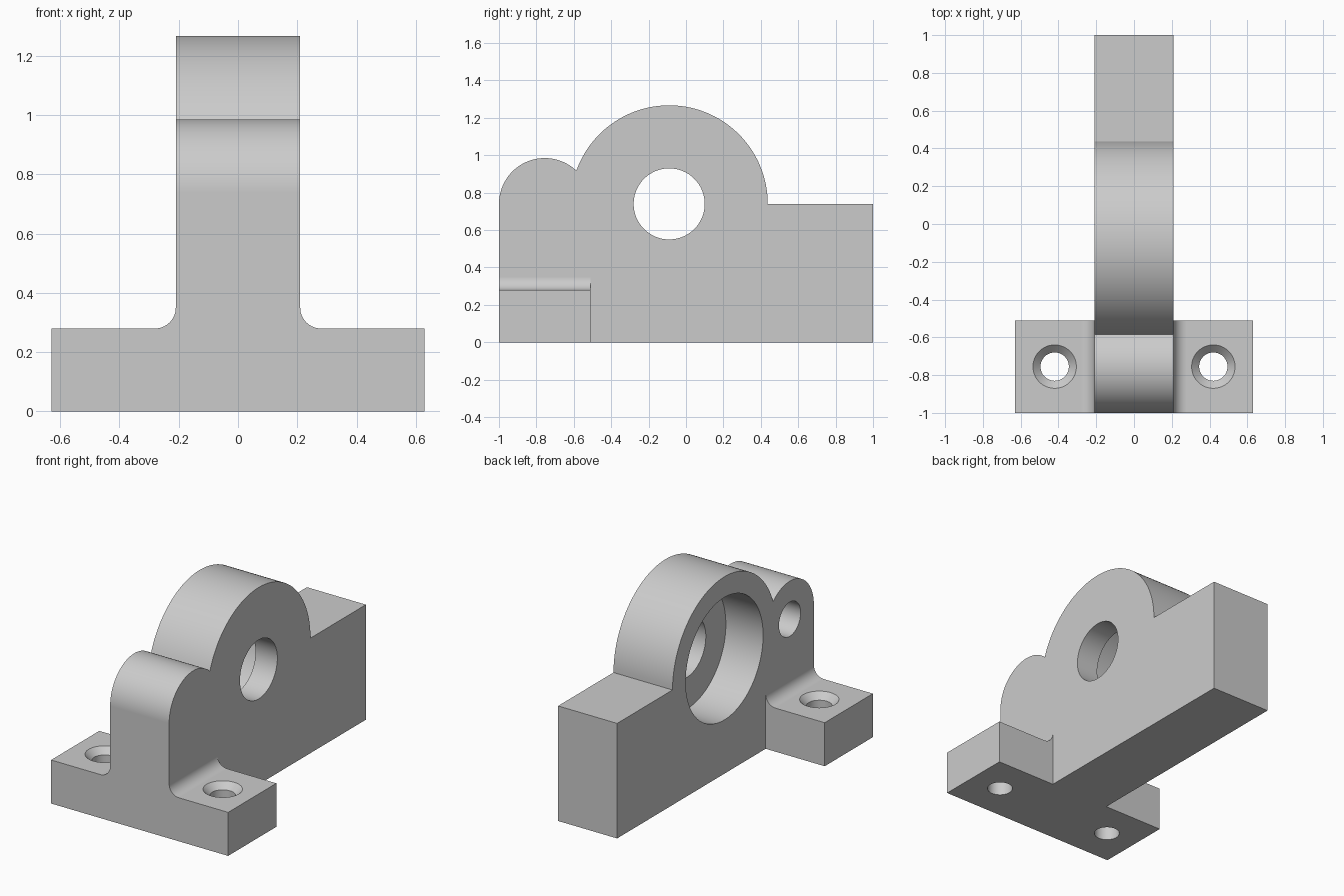
import bpy, bmesh
from math import sin, cos, pi, radians, atan2, sqrt
from mathutils import Matrix, Vector

cube = bpy.data.objects.get("Cube")
if cube:
    bpy.data.objects.remove(cube, do_unlink=True)

HALF = 0.21            # half thickness of the upright plate
AXIS_Z = 0.74          # height of both bore axes
BIG_Y, BIG_R = -0.09, 0.527
SMALL_Y, SMALL_R = -0.755, 0.245
FLANGE_Z, FILLET = 0.28, 0.07
FLANGE_BACK = -0.51

grey = bpy.data.materials.new("light grey metal")
grey.use_nodes = True
colour = (0.6, 0.6, 0.6, 1)
grey.diffuse_color = colour
grey.node_tree.nodes["Principled BSDF"].inputs["Base Color"].default_value = colour


def make_object(name, bm):
    bmesh.ops.recalc_face_normals(bm, faces=bm.faces)
    mesh = bpy.data.meshes.new(name)
    bm.to_mesh(mesh)
    bm.free()
    mesh.materials.append(grey)
    obj = bpy.data.objects.new(name, mesh)
    bpy.context.collection.objects.link(obj)
    return obj


def arc(cx, cy, r, start, end, steps):
    angles = [start + (end - start) * i / steps for i in range(steps + 1)]
    return [(cx + r * cos(a), cy + r * sin(a)) for a in angles]


def extrude(name, points, offset):
    bm = bmesh.new()
    face = bm.faces.new([bm.verts.new(p) for p in points])
    new = bmesh.ops.extrude_face_region(bm, geom=[face])["geom"]
    verts = [v for v in new if isinstance(v, bmesh.types.BMVert)]
    bmesh.ops.translate(bm, verts=verts, vec=Vector(offset))
    return make_object(name, bm)


def cutter(name, start, end, r1, r2=None):
    """Cylinder or cone running between two points."""
    start, end = Vector(start), Vector(end)
    axis = end - start
    turn = axis.to_track_quat('Z', 'Y').to_matrix().to_4x4()
    bm = bmesh.new()
    bmesh.ops.create_cone(bm, cap_ends=True, segments=64, radius1=r1,
                          radius2=r1 if r2 is None else r2, depth=axis.length,
                          matrix=Matrix.Translation((start + end) / 2) @ turn)
    obj = make_object(name, bm)
    obj.hide_render = True
    return obj


def combine(target, other, operation):
    mod = target.modifiers.new(operation.lower(), 'BOOLEAN')
    mod.operation, mod.solver, mod.object = operation, 'EXACT', other
    bpy.context.view_layer.update()
    graph = bpy.context.evaluated_depsgraph_get()
    mesh = bpy.data.meshes.new_from_object(target.evaluated_get(graph))
    target.modifiers.clear()
    target.data = mesh
    bpy.data.objects.remove(other, do_unlink=True)


# Upright plate: side outline with two rounded humps
gap = BIG_Y - SMALL_Y
meet = (gap ** 2 + SMALL_R ** 2 - BIG_R ** 2) / (2 * gap)
rise = sqrt(SMALL_R ** 2 - meet ** 2)
small_hump = arc(SMALL_Y, AXIS_Z, SMALL_R, pi, atan2(rise, meet), 36)
big_hump = arc(BIG_Y, AXIS_Z, BIG_R, atan2(rise, meet - gap), 0, 56)
side = [(-1, 0)] + small_hump + big_hump[1:] + [(1, AXIS_Z), (1, 0)]
bracket = extrude("bearing_bracket", [(-HALF, y, z) for y, z in side], (2 * HALF, 0, 0))

# Mounting flanges, filleted into the plate on both sides
edge = HALF + FILLET
right = [(0.63, 0), (0.63, FLANGE_Z)]
right += arc(edge, FLANGE_Z + FILLET, FILLET, -pi / 2, -pi, 14)
front = right + [(-x, z) for x, z in reversed(right)]
flanges = extrude("mounting_flanges", [(x, -1, z) for x, z in front],
                  (0, FLANGE_BACK + 1, 0))
combine(bracket, flanges, 'UNION')

# Shaft hole, bearing recess and blind pin hole
for name, y, r, end in (("shaft_hole", BIG_Y, 0.19, 0.3),
                        ("bearing_recess", BIG_Y, 0.394, 0.055),
                        ("pin_hole", SMALL_Y, 0.11, 0.055)):
    combine(bracket, cutter(name, (-0.3, y, AXIS_Z), (end, y, AXIS_Z), r), 'DIFFERENCE')

# Countersunk screw holes
for x in (-0.42, 0.42):
    y = SMALL_Y
    combine(bracket, cutter("screw_hole", (x, y, -0.1), (x, y, 0.4), 0.075), 'DIFFERENCE')
    combine(bracket, cutter("countersink", (x, y, 0.2), (x, y, 0.3), 0.035, 0.135),
            'DIFFERENCE')

# Smooth curved walls, crisp edges
bpy.ops.object.select_all(action='DESELECT')
bracket.select_set(True)
bpy.context.view_layer.objects.active = bracket
bpy.ops.object.shade_smooth_by_angle(angle=radians(25))
weighted = bracket.modifiers.new("even_normals", 'WEIGHTED_NORMAL')
weighted.keep_sharp = True
